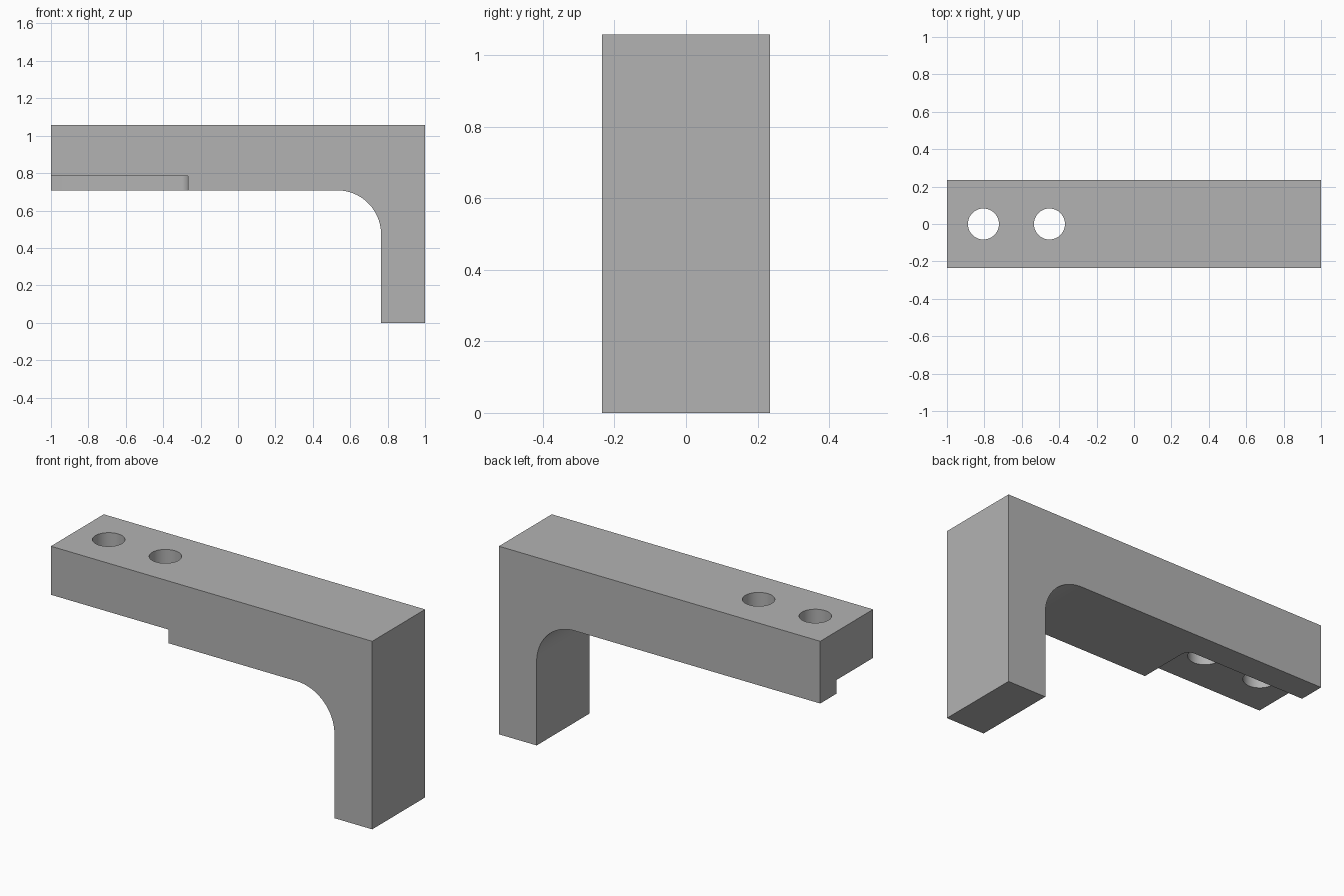
import bpy, bmesh
from math import sin, cos, pi, radians
from mathutils import Vector

cube = bpy.data.objects.get("Cube")
if cube:
    bpy.data.objects.remove(cube, do_unlink=True)

grey = bpy.data.materials.new("plain_grey")
grey.use_nodes = True
grey.diffuse_color = (0.45, 0.45, 0.45, 1)
grey.node_tree.nodes["Principled BSDF"].inputs["Base Color"].default_value = grey.diffuse_color


def arc(cx, cy, r, start, end, steps):
    angles = [radians(start + (end - start) * i / steps) for i in range(steps + 1)]
    return [(cx + r * cos(a), cy + r * sin(a)) for a in angles]


def prism(name, points, direction):
    """Extrude a closed 3D outline along a direction."""
    bm = bmesh.new()
    face = bm.faces.new([bm.verts.new(p) for p in points])
    new = bmesh.ops.extrude_face_region(bm, geom=[face])["geom"]
    moved = [v for v in new if isinstance(v, bmesh.types.BMVert)]
    bmesh.ops.translate(bm, verts=moved, vec=Vector(direction))
    bmesh.ops.recalc_face_normals(bm, faces=bm.faces)
    mesh = bpy.data.meshes.new(name)
    bm.to_mesh(mesh)
    bm.free()
    mesh.materials.append(grey)
    obj = bpy.data.objects.new(name, mesh)
    bpy.context.collection.objects.link(obj)
    return obj


def cut(target, cutter):
    mod = target.modifiers.new(cutter.name, "BOOLEAN")
    mod.operation = "DIFFERENCE"
    mod.solver = "EXACT"
    mod.object = cutter
    bpy.context.view_layer.objects.active = target
    bpy.ops.object.modifier_apply(modifier=mod.name)
    bpy.data.objects.remove(cutter, do_unlink=True)


HALF, TOP, UNDER, LEG = 0.235, 1.058, 0.708, 0.765
BEND, CORNER = 0.235, 0.045

# L-shaped bracket with a rounded inner bend
outline = [(-1, UNDER)]
outline += arc(LEG - BEND, UNDER - BEND, BEND, 90, 0, 24)
outline += [(LEG, 0), (1, 0), (1, TOP), (-1, TOP)]
bracket = prism("bracket", [(x, -HALF, z) for x, z in outline], (0, 2 * HALF, 0))

# Shallow recess under the arm, open to the front and the free end
end, back = -0.267, 0.09
recess = [(-1.2, -0.5), (end, -0.5)]
recess += arc(end - CORNER, back - CORNER, CORNER, 0, 90, 10)
recess += [(-1.2, back)]
cut(bracket, prism("recess_cutter", [(x, y, 0.5) for x, y in recess], (0, 0, 0.285)))

# Two bolt holes through the arm
for x in (-0.805, -0.452):
    ring = arc(x, 0, 0.083, 0, 360, 48)[:-1]
    cut(bracket, prism("hole_cutter", [(px, py, 0.4) for px, py in ring], (0, 0, 1)))

# Smooth curved walls, sharp edges
bpy.ops.object.select_all(action="DESELECT")
bracket.select_set(True)
bpy.context.view_layer.objects.active = bracket
bpy.ops.object.shade_smooth_by_angle(angle=radians(30))
